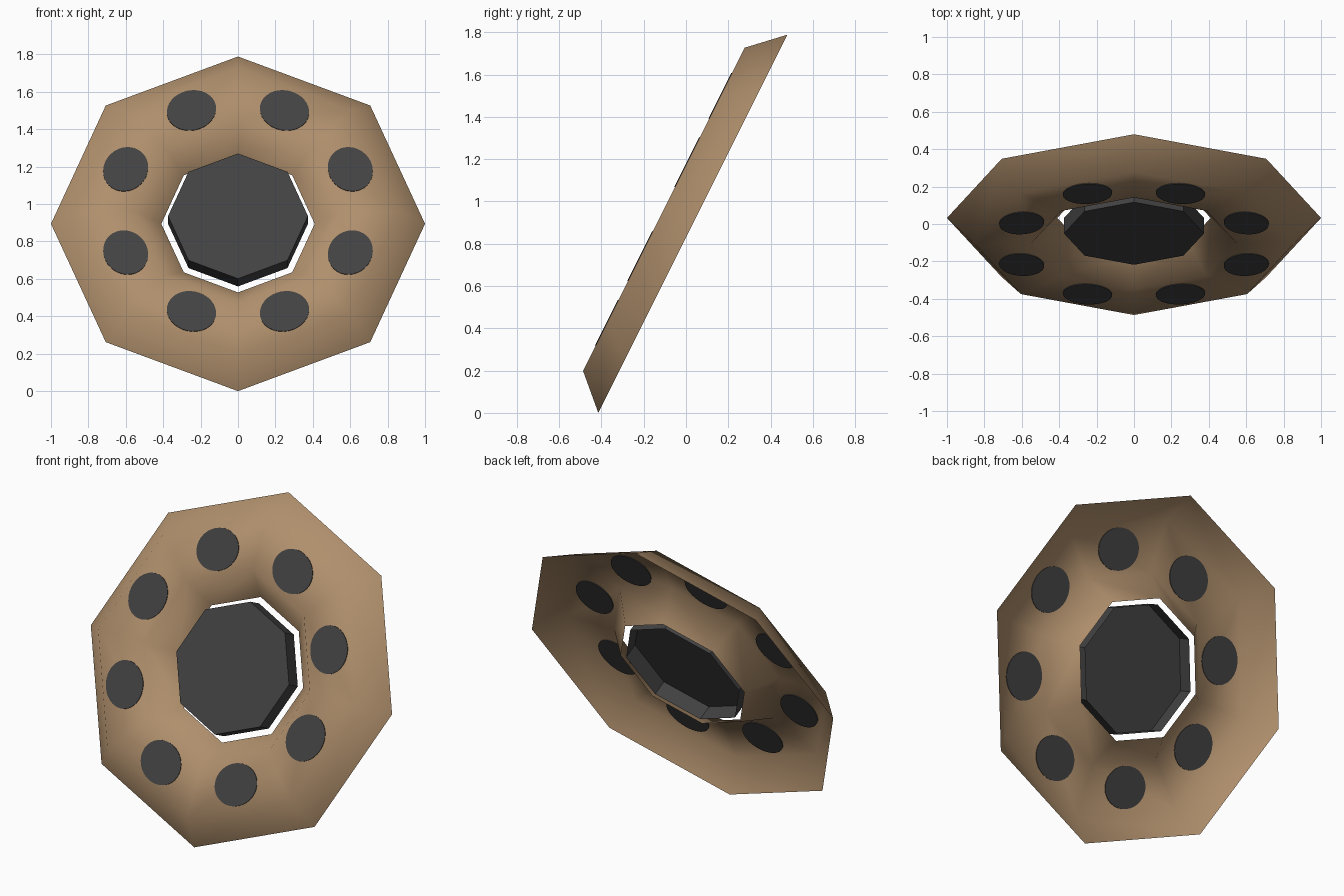
import bpy, bmesh, math
from mathutils import Matrix

if "Cube" in bpy.data.objects:
    bpy.data.objects.remove(bpy.data.objects["Cube"])

SIDES = 8
# Local frame: z is the wheel axis (toward the front), y is the sloping "up"
TILT = Matrix.Translation((0, 0.0325, 0.8944)) @ Matrix.Rotation(math.radians(63.435), 4, 'X')


def material(name, rgb):
    m = bpy.data.materials.new(name)
    m.diffuse_color = (*rgb, 1)
    m.use_nodes = True
    m.node_tree.nodes["Principled BSDF"].inputs["Base Color"].default_value = m.diffuse_color
    return m


tan = material("tan", (0.43, 0.275, 0.15))
charcoal = material("charcoal", (0.054, 0.054, 0.054))


def finish(bm, name, mat, smooth=False):
    bm.transform(TILT)
    me = bpy.data.meshes.new(name)
    bm.to_mesh(me)
    bm.free()
    me.materials.append(mat)
    for p in me.polygons:
        p.use_smooth = smooth
    ob = bpy.data.objects.new(name, me)
    bpy.context.collection.objects.link(ob)
    return ob


def lathe(profile, cap=False):
    """Sweep (radius, height) points round the axis as an open sheet."""
    bm = bmesh.new()
    rings = [[bm.verts.new((r * math.cos(i * math.tau / SIDES),
                            r * math.sin(i * math.tau / SIDES), h))
              for i in range(SIDES)] for r, h in profile]
    for a, b in zip(rings, rings[1:]):
        for i in range(SIDES):
            j = (i + 1) % SIDES
            bm.faces.new((a[i], a[j], b[j], b[i]))
    if cap:
        bm.faces.new(rings[-1])
    return bm


# Dished rim: a thin sheet, hollow at the back
finish(lathe([(1.0, 0.0), (0.855, 0.153), (0.55, 0.153), (0.41, 0.0)]),
       "rim", tan, smooth=True)

# Hub cup: closed at the front, open at the back
finish(lathe([(0.374, 0.0), (0.374, 0.093)], cap=True), "hub", charcoal)

# Painted spots, thin plates seen on both sides of the sheet
for k in range(SIDES):
    bm = bmesh.new()
    place = (Matrix.Rotation((k + 0.5) * math.tau / SIDES, 4, 'Z')
             @ Matrix.Translation((0.65, 0, 0.153))
             @ Matrix.Diagonal((0.118, 0.134, 1, 1)))
    bmesh.ops.create_cone(bm, cap_ends=True, segments=32, radius1=1, radius2=1,
                          depth=0.008, matrix=place)
    finish(bm, f"spot_{k + 1}", charcoal)
